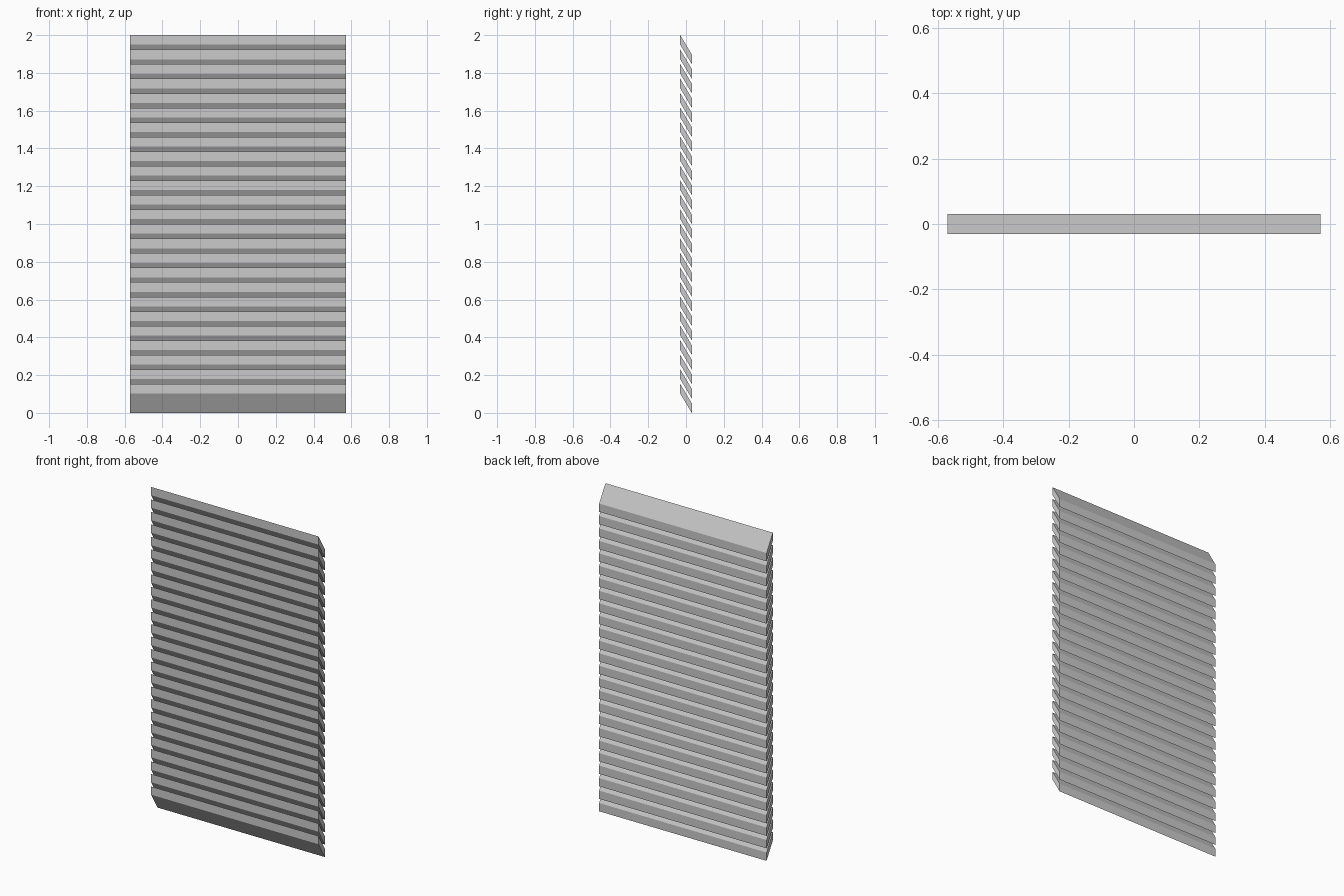
import bpy

if "Cube" in bpy.data.objects:
    bpy.data.objects.remove(bpy.data.objects["Cube"])

COUNT = 25        # number of louvre slats
HALF_W = 0.571    # half width in x
HALF_D = 0.0305   # half depth in y
THICK = 0.051     # vertical height of each slat's edge
DROP = 0.102      # fall from front edge to back edge
PITCH = (2.0 - THICK - DROP) / (COUNT - 1)

# slat: sloped parallelogram profile extruded along x
profile = [(-HALF_D, DROP), (HALF_D, 0), (HALF_D, THICK), (-HALF_D, DROP + THICK)]
verts = [(x, y, z) for x in (-HALF_W, HALF_W) for y, z in profile]
faces = [(3, 2, 1, 0), (4, 5, 6, 7)]
faces += [(i, (i + 1) % 4, (i + 1) % 4 + 4, i + 4) for i in range(4)]
mesh = bpy.data.meshes.new("louvre_slat")
mesh.from_pydata(verts, [], faces)
mesh.update()

# stack of identical slats sharing one mesh
for i in range(COUNT):
    slat = bpy.data.objects.new(f"louvre_slat_{i + 1:02d}", mesh)
    slat.location.z = i * PITCH
    bpy.context.collection.objects.link(slat)
